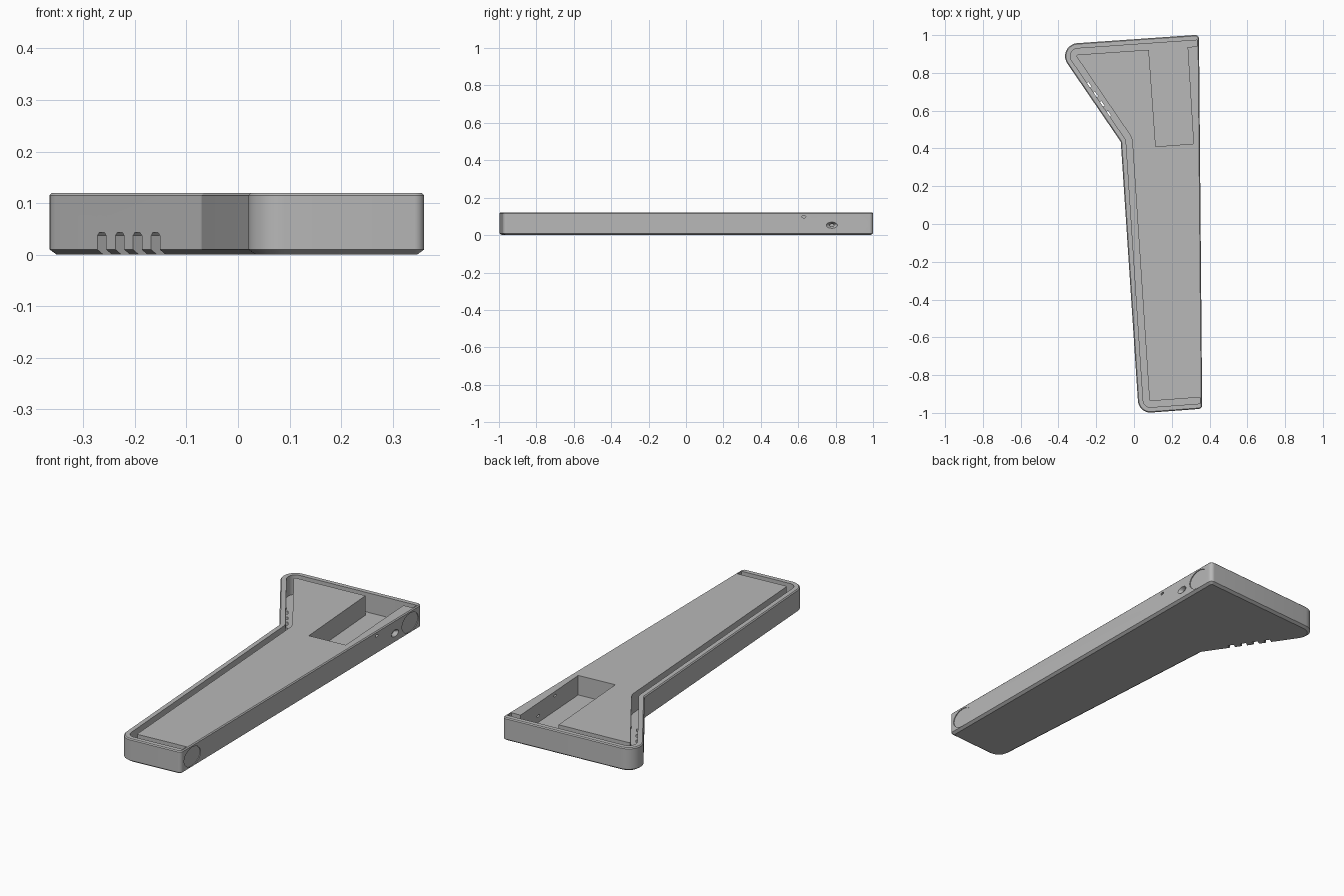
import bpy, bmesh, math
from mathutils import Vector, Matrix

if "Cube" in bpy.data.objects:
    bpy.data.objects.remove(bpy.data.objects["Cube"])

# Outline corners, counter-clockwise, with fillet radii; edge 0 is the straight right side
CORNERS = [Vector(p) for p in ((0.361, -0.978), (0.344, 1.002), (-0.421, 0.949),
                               (-0.07, 0.435), (0.025, -1.003))]
RADII = [0.02, 0.02, 0.069, 0.02, 0.066]
FLOOR, TOP = 0.02, 0.12

grey = bpy.data.materials.new("plain grey")
grey.diffuse_color = (0.48, 0.48, 0.48, 1)
grey.use_nodes = True
grey.node_tree.nodes["Principled BSDF"].inputs["Base Color"].default_value = grey.diffuse_color


def offset_corners(dist, right=None):
    """Move every edge inward; the right edge may have its own distance."""
    n = len(CORNERS)
    lines = []
    for i in range(n):
        a, b = CORNERS[i], CORNERS[(i + 1) % n]
        d = (b - a).normalized()
        k = right if (i == 0 and right is not None) else dist
        lines.append((a + Vector((-d.y, d.x)) * k, d))
    out = []
    for i in range(n):
        (p, d), (q, e) = lines[i - 1], lines[i]
        t = (q - p).cross(e) / d.cross(e)
        out.append(p + d * t)
    return out


def fillet(prev, cur, nxt, r, steps=10):
    """Arc points that round one corner."""
    u, v = (prev - cur).normalized(), (nxt - cur).normalized()
    half = u.angle(v) / 2
    c = cur + (u + v).normalized() * (r / math.sin(half))
    a = cur + u * (r / math.tan(half)) - c
    b = cur + v * (r / math.tan(half)) - c
    sweep = a.angle_signed(b)
    return [c + Matrix.Rotation(-sweep * k / steps, 2) @ a for k in range(steps + 1)]


def rounded(dist, right=None):
    pts = offset_corners(dist, right)
    n = len(pts)
    arcs = []
    for i in range(n):
        r = RADII[i] + dist if i == 3 else max(RADII[i] - dist, 0.006)
        arcs.append(fillet(pts[i - 1], pts[i], pts[(i + 1) % n], r))
    return pts, arcs


def finish(name, bm, cutter=False):
    bmesh.ops.recalc_face_normals(bm, faces=bm.faces)
    me = bpy.data.meshes.new(name)
    bm.to_mesh(me)
    bm.free()
    ob = bpy.data.objects.new(name, me)
    bpy.context.collection.objects.link(ob)
    me.materials.append(grey)
    ob.hide_render = cutter
    return ob


def loft(name, rings, cutter=False):
    """Stack of (points, z) rings closed at both ends."""
    bm = bmesh.new()
    loops = [[bm.verts.new((p[0], p[1], z)) for p in pts] for pts, z in rings]
    for lo, hi in zip(loops, loops[1:]):
        n = len(lo)
        for i in range(n):
            j = (i + 1) % n
            bm.faces.new((lo[i], lo[j], hi[j], hi[i]))
    bm.faces.new(loops[0][::-1])
    bm.faces.new(loops[-1])
    return finish(name, bm, cutter)


def outline(dist):
    return [p for arc in rounded(dist)[1] for p in arc]


def side_x(y):
    """x of the right side at y."""
    a, b = CORNERS[0], CORNERS[1]
    return a.x + (b.x - a.x) * (y - a.y) / (b.y - a.y)


def side_cutter(name, y, z, r_out, r_in, x_in, x_out, stretch):
    """Cone or cylinder lying along x, stretched along y."""
    bm = bmesh.new()
    bmesh.ops.create_cone(bm, cap_ends=True, segments=40, radius1=r_in, radius2=r_out,
                          depth=x_out - x_in)
    m = (Matrix.Translation(((x_in + x_out) / 2, y, z)) @ Matrix.Diagonal((1, stretch, 1, 1))
         @ Matrix.Rotation(math.pi / 2, 4, 'Y'))
    bm.transform(m)
    return finish(name, bm, True)


# Main body with a chamfered underside and a fine top chamfer
body = loft("tray_body", [(outline(0.014), 0), (outline(0), 0.01),
                          (outline(0), TOP - 0.005), (outline(0.005), TOP)])
cutters = []

# Channel following every side but the right one
chains = []
for d in (0.028, 0.061):
    pts, arcs = rounded(d, 0.01)
    chains.append([pts[1]] + arcs[2] + arcs[3] + arcs[4] + [pts[0]])
cutters.append(loft("channel_cutter", [(chains[0] + chains[1][::-1], FLOOR),
                                       (chains[0] + chains[1][::-1], 0.2)], True))

# Pocket opening into the channel
pocket = [(0.115, 0.41), (0.315, 0.425), (0.283, 0.95), (0.077, 0.94)]
cutters.append(loft("pocket_cutter", [(pocket, FLOOR), (pocket, 0.2)], True))

# Four slots through the slanted wall
along = (CORNERS[3] - CORNERS[2]).normalized()
inward = Vector((-along.y, along.x))
for x in (-0.264, -0.229, -0.195, -0.16):
    c = CORNERS[2] + along * ((x - CORNERS[2].x) / along.x)
    rings = []
    for z, w in ((-0.02, 0.015), (0.037, 0.015), (0.043, 0.009)):
        rings.append(([c + along * s * w + inward * k for s, k in
                       ((-1, -0.03), (1, -0.03), (1, 0.037), (-1, 0.037))], z))
    cutters.append(loft("slot_cutter", rings, True))

# Countersunk screw holes through the right wall
for y, z in ((0.63, 0.098), (0.78, 0.053)):
    x = side_x(y)
    cutters.append(side_cutter("hole_cutter", y, z, 0.006, 0.006, x - 0.08, x + 0.02, 1.8))
    cutters.append(side_cutter("countersink_cutter", y, z, 0.017, 0.007,
                               x - 0.018, x + 0.001, 1.8))

# Shallow oval recesses at both ends of the right side
for y in (-0.885, 0.905):
    x = side_x(y)
    cutters.append(side_cutter("recess_cutter", y, 0.06, 0.048, 0.048, x - 0.004, x + 0.03, 1.4))

for cut in cutters:
    mod = body.modifiers.new(cut.name, 'BOOLEAN')
    mod.operation = 'DIFFERENCE'
    mod.solver = 'EXACT'
    mod.object = cut

# Apply the cuts and remove the helpers
bpy.context.view_layer.objects.active = body
body.select_set(True)
for mod in list(body.modifiers):
    bpy.ops.object.modifier_apply(modifier=mod.name)
for cut in cutters:
    bpy.data.objects.remove(cut)
bpy.ops.object.shade_smooth_by_angle(angle=math.radians(30))
